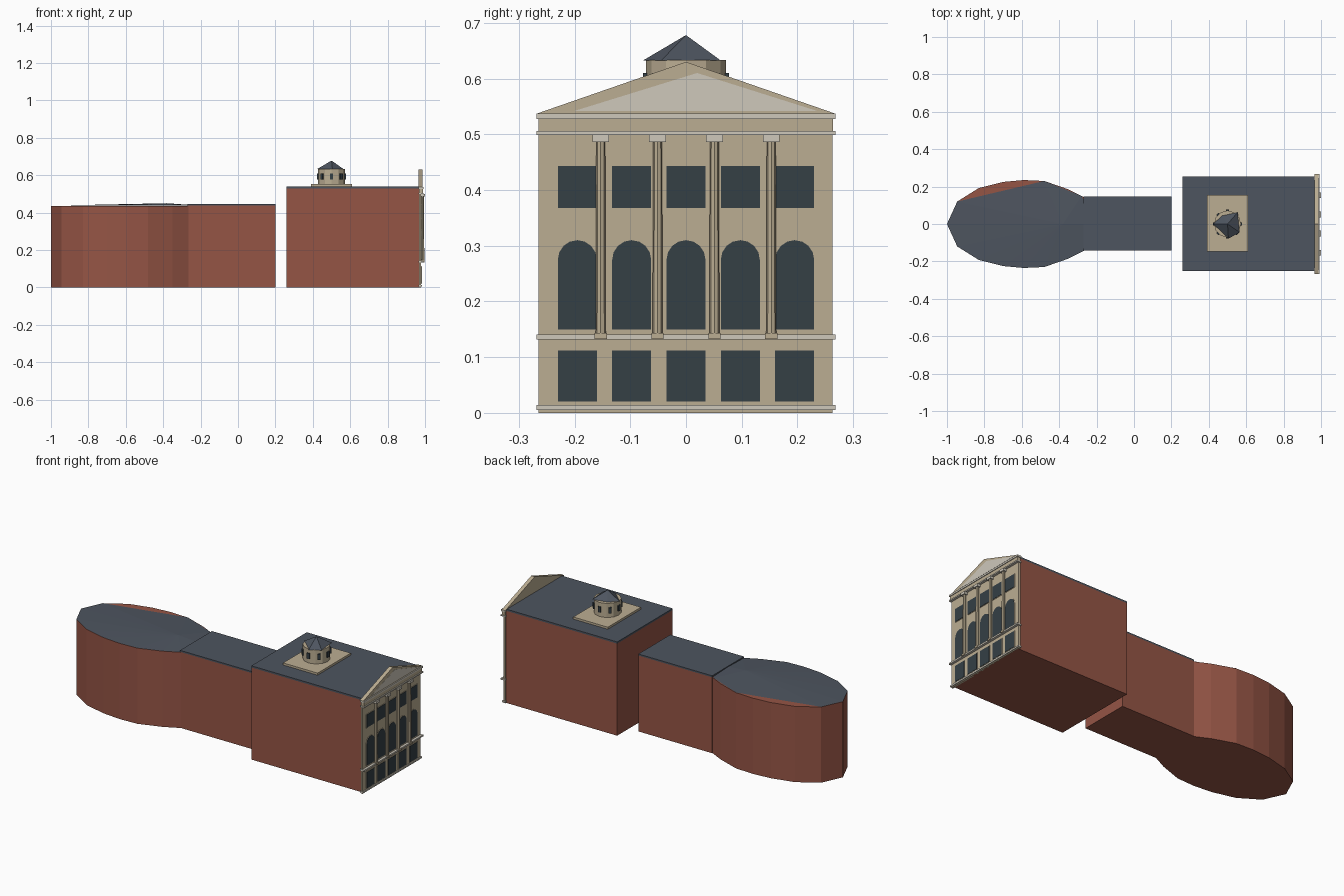
import bpy, bmesh, math

if "Cube" in bpy.data.objects:
    bpy.data.objects.remove(bpy.data.objects["Cube"])


def material(name, rgb):
    m = bpy.data.materials.new(name)
    m.diffuse_color = (*rgb, 1)
    m.use_nodes = True
    m.node_tree.nodes["Principled BSDF"].inputs["Base Color"].default_value = m.diffuse_color
    return m


BRICK = material("brick", (0.30, 0.09, 0.06))
ROOF = material("slate", (0.075, 0.09, 0.115))
STONE = material("stone", (0.50, 0.42, 0.29))
TRIM = material("trim", (0.62, 0.58, 0.50))
GLASS = material("glass", (0.035, 0.05, 0.06))


def finish(bm, name, mat):
    bmesh.ops.recalc_face_normals(bm, faces=bm.faces)
    me = bpy.data.meshes.new(name)
    bm.to_mesh(me)
    bm.free()
    me.materials.append(mat)
    ob = bpy.data.objects.new(name, me)
    bpy.context.collection.objects.link(ob)
    return ob


def prism(name, pts, vec, mat):
    """Extrude a closed planar profile along vec."""
    bm = bmesh.new()
    f = bm.faces.new([bm.verts.new(p) for p in pts])
    r = bmesh.ops.extrude_face_region(bm, geom=[f])
    bmesh.ops.translate(bm, vec=vec, verts=[v for v in r["geom"] if isinstance(v, bmesh.types.BMVert)])
    # the source face stays as the cap of the closed solid
    if not f.is_valid or len(bm.faces) < len(pts) + 2:
        bm.faces.new([v for v in bm.verts][:len(pts)])
    return finish(bm, name, mat)


def box(name, x, y, z, mat):
    pts = [(x[0], y[0], z[0]), (x[1], y[0], z[0]), (x[1], y[1], z[0]), (x[0], y[1], z[0])]
    return prism(name, pts, (0, 0, z[1] - z[0]), mat)


def tube(name, at, r1, r2, z0, z1, sides, mat):
    bm = bmesh.new()
    bmesh.ops.create_cone(bm, cap_ends=True, segments=sides, radius1=r1, radius2=r2, depth=z1 - z0)
    bmesh.ops.translate(bm, vec=(at[0], at[1], (z0 + z1) / 2), verts=bm.verts)
    return finish(bm, name, mat)


# Brick masses
box("main_block", (0.26, 0.975), (-0.25, 0.255), (0, 0.53), BRICK)
box("link_wing", (-0.27, 0.2), (-0.142, 0.148), (0, 0.437), BRICK)
half = [(-0.945, 0.12), (-0.83, 0.192), (-0.7, 0.225), (-0.59, 0.235),
        (-0.48, 0.23), (-0.35, 0.185), (-0.26, 0.14)]
oval = [(-1, 0)] + half + [(-0.2, 0)] + [(x, -y) for x, y in reversed(half)]
prism("oval_hall", [(x, y, 0) for x, y in oval], (0, 0, 0.436), BRICK)

# Flat slate roofs
box("main_roof", (0.26, 0.97), (-0.25, 0.255), (0.53, 0.54), ROOF)
box("link_roof", (-0.27, 0.2), (-0.142, 0.148), (0.437, 0.446), ROOF)
edge = [(-1, 0), (-0.945, 0.12), (-0.48, 0.23), (-0.28, 0.15), (-0.2, 0)]
edge += [(x, -y) for x, y in reversed(half)]
bm = bmesh.new()
rim = [bm.verts.new((x, y, 0.437)) for x, y in edge]
peak = bm.verts.new((-0.38, 0, 0.45))
for i, v in enumerate(rim):
    bm.faces.new((v, rim[(i + 1) % len(rim)], peak))
finish(bm, "oval_roof", ROOF)

# Stone facade with pediment
box("facade_wall", (0.968, 0.979), (-0.265, 0.263), (0, 0.53), STONE)
prism("pediment", [(0.964, -0.268, 0.537), (0.964, 0.268, 0.537), (0.964, 0, 0.63)], (0.022, 0, 0), STONE)
prism("tympanum", [(0.986, -0.2, 0.542), (0.986, 0.235, 0.542), (0.986, 0.02, 0.61)], (0.001, 0, 0), TRIM)
for name, z0, z1, x1 in [("base_course", 0.005, 0.014, 0.984), ("belt_course", 0.132, 0.141, 0.993),
                         ("architrave", 0.499, 0.506, 0.993), ("cornice", 0.527, 0.537, 0.992)]:
    box(name, (0.966, x1), (-0.268, 0.268), (z0, z1), TRIM)
box("frieze", (0.968, 0.988), (-0.265, 0.264), (0.506, 0.527), STONE)


# Windows: frame outline behind, glass in front
def outline(x, y, w, z0, z1, arched):
    h = w / 2
    if not arched:
        return [(x, y - h, z0), (x, y + h, z0), (x, y + h, z1), (x, y - h, z1)]
    return [(x, y - h, z0), (x, y + h, z0)] + [
        (x, y + h * math.cos(a), z1 - h + h * math.sin(a))
        for a in [math.pi * k / 8 for k in range(9)]]


for i in range(5):
    y = (i - 2) * 0.0975
    for floor, z0, z1, arched in [("lower", 0.02, 0.112, False), ("arched", 0.15, 0.31, True),
                                  ("upper", 0.368, 0.443, False)]:
        prism(f"{floor}_frame_{i}", outline(0.977, y, 0.076, z0 - 0.002, z1 + 0.002, arched), (0.004, 0, 0), STONE)
        prism(f"{floor}_window_{i}", outline(0.978, y, 0.07, z0, z1, arched), (0.0045, 0, 0), GLASS)

# Columns with capitals and bases
for i in range(4):
    y = (i - 1.5) * 0.102
    tube(f"column_{i}", (0.987, y), 0.009, 0.008, 0.138, 0.488, 8, STONE)
    box(f"capital_{i}", (0.975, 1.0), (y - 0.015, y + 0.015), (0.486, 0.5), TRIM)
    box(f"column_base_{i}", (0.977, 0.998), (y - 0.011, y + 0.011), (0.133, 0.143), STONE)

# Rooftop cupola
box("cupola_plinth", (0.39, 0.61), (-0.147, 0.155), (0.538, 0.552), STONE)
tube("cupola_drum", (0.5, 0), 0.072, 0.072, 0.55, 0.633, 12, STONE)
for i in range(8):
    a = math.tau * i / 8
    ob = box(f"cupola_window_{i}", (0.064, 0.077), (-0.008, 0.008), (0.578, 0.61), GLASS)
    ob.location = (0.5, 0, 0)
    ob.rotation_euler.z = a
bm = bmesh.new()
eave = [bm.verts.new((x, y, 0.632)) for x, y in
        [(0.422, 0), (0.47, 0.045), (0.555, 0.063), (0.565, -0.045), (0.505, -0.078)]]
top = bm.verts.new((0.5, 0, 0.678))
bm.faces.new(eave)
for i, v in enumerate(eave):
    bm.faces.new((v, eave[(i + 1) % 5], top))
finish(bm, "cupola_roof", ROOF)
